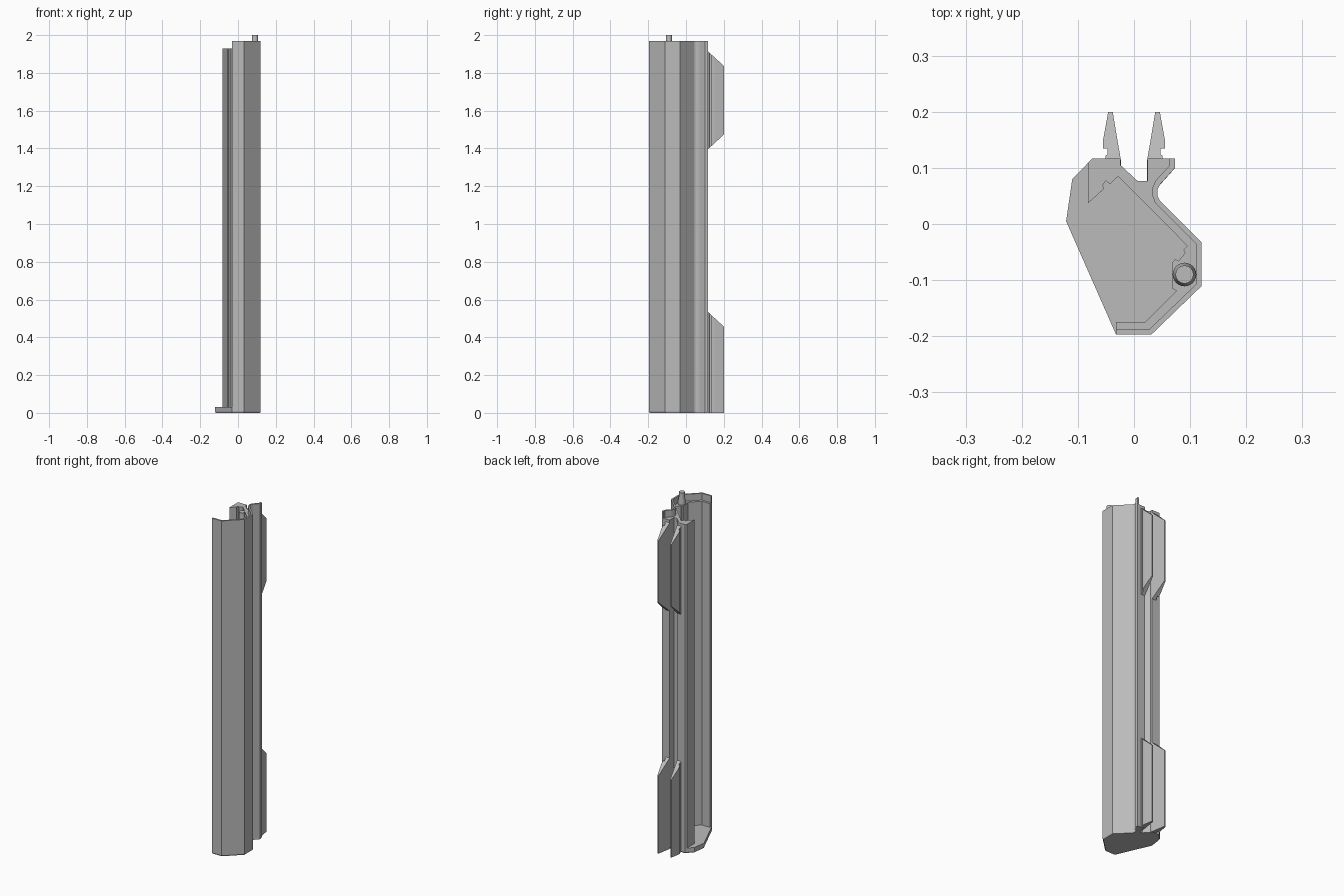
import bpy
import bmesh

cube = bpy.data.objects.get("Cube")
if cube:
    bpy.data.objects.remove(cube, do_unlink=True)

grey = bpy.data.materials.new("plain grey")
grey.use_nodes = True
colour = (0.5, 0.5, 0.5, 1)
grey.diffuse_color = colour
grey.node_tree.nodes["Principled BSDF"].inputs["Base Color"].default_value = colour


def finish(name, bm):
    """Turn a bmesh into a named object with the shared material."""
    bmesh.ops.recalc_face_normals(bm, faces=bm.faces[:])
    mesh = bpy.data.meshes.new(name)
    bm.to_mesh(mesh)
    bm.free()
    mesh.materials.append(grey)
    obj = bpy.data.objects.new(name, mesh)
    bpy.context.collection.objects.link(obj)
    return obj


def extrude_profile(name, outline, layers):
    """Stack copies of an outline (in thousandths).

    Each layer is a function giving the position of one outline point.
    """
    bm = bmesh.new()
    loops = [[bm.verts.new(layer(x / 1000, y / 1000)) for x, y in outline]
             for layer in layers]
    bm.faces.new(loops[0])
    bm.faces.new(loops[-1])
    count = len(outline)
    for lower, upper in zip(loops, loops[1:]):
        for i in range(count):
            j = (i + 1) % count
            bm.faces.new((lower[i], lower[j], upper[j], upper[i]))
    return finish(name, bm)


def level(height, scale=1.0):
    return lambda x, y: (x * scale, y * scale, height)


# Heights shared by the parts
base_top = 0.03
body_top = 1.93
lip_top = 1.97

# Outer wall, from the front edge round to the rear lug
outer_wall = [(-32, -197), (31, -197), (120, -111), (120, -32), (46, 42),
              (42, 50), (42, 62), (47, 71), (73, 100), (73, 117)]
# Rear groove between the two clip rows
rear_groove = [(24, 117), (24, 77), (6, 77), (-24, 105), (-24, 117), (-74, 117)]
# Inner wall with the two small catches and the pin socket
inner_wall = [(-82, 109), (-82, 37), (-53, 63), (-56, 69), (-50, 77),
              (-43, 71), (-28, 85), (95, -39), (88, -46), (91, -52),
              (79, -66), (74, -62), (68, -69), (68, -115), (76, -119),
              (20, -175), (-32, -175)]
# Inside face of the thin raised lip
lip_inner = [(63, 117), (63, 104), (39, 78), (33, 65), (33, 50), (38, 37),
             (111, -36), (111, -107), (27, -188), (-32, -188)]

# Base plate with a slightly chamfered underside
base_left = [(-110, 80), (-121, 5)]
extrude_profile("base_plate", outer_wall + rear_groove + base_left,
                [level(0, 0.975), level(0.008), level(base_top)])

# Main extruded body and its lip
extrude_profile("main_body", outer_wall + rear_groove + inner_wall,
                [level(base_top), level(body_top)])
extrude_profile("top_lip", outer_wall + lip_inner,
                [level(body_top), level(lip_top)])

# Barbed clips, in an upper and a lower pair, with sloping ends
clip = [(24, 117), (38, 200), (46, 200), (55, 150), (55, 135),
        (47, 135), (47, 124), (51, 122), (51, 117)]


def sloped(height, slope):
    return lambda x, y: (x, y, height + slope * (y - 0.11))


for side, sign in (("left", 1), ("right", -1)):
    outline = [(sign * x, y) for x, y in clip]
    extrude_profile("upper_clip_" + side, outline,
                    [sloped(1.39, 0.92), sloped(1.92, -0.92)])
    extrude_profile("lower_clip_" + side, outline,
                    [level(0), sloped(0.54, -0.92)])

# Round pin standing in the socket
bm = bmesh.new()
rings = []
segments = 24
for radius, height in ((0.021, body_top), (0.021, 1.945), (0.016, lip_top), (0.016, 2)):
    ring = bmesh.ops.create_circle(bm, segments=segments, radius=radius)["verts"]
    bmesh.ops.translate(bm, verts=ring, vec=(0.09, -0.09, height))
    rings.append(ring)
for lower, upper in zip(rings, rings[1:]):
    for i in range(segments):
        j = (i + 1) % segments
        bm.faces.new((lower[i], lower[j], upper[j], upper[i]))
bm.faces.new(rings[0])
bm.faces.new(rings[-1])
pin = finish("pin", bm)
bpy.ops.object.select_all(action="DESELECT")
pin.select_set(True)
bpy.context.view_layer.objects.active = pin
bpy.ops.object.shade_smooth_by_angle()
